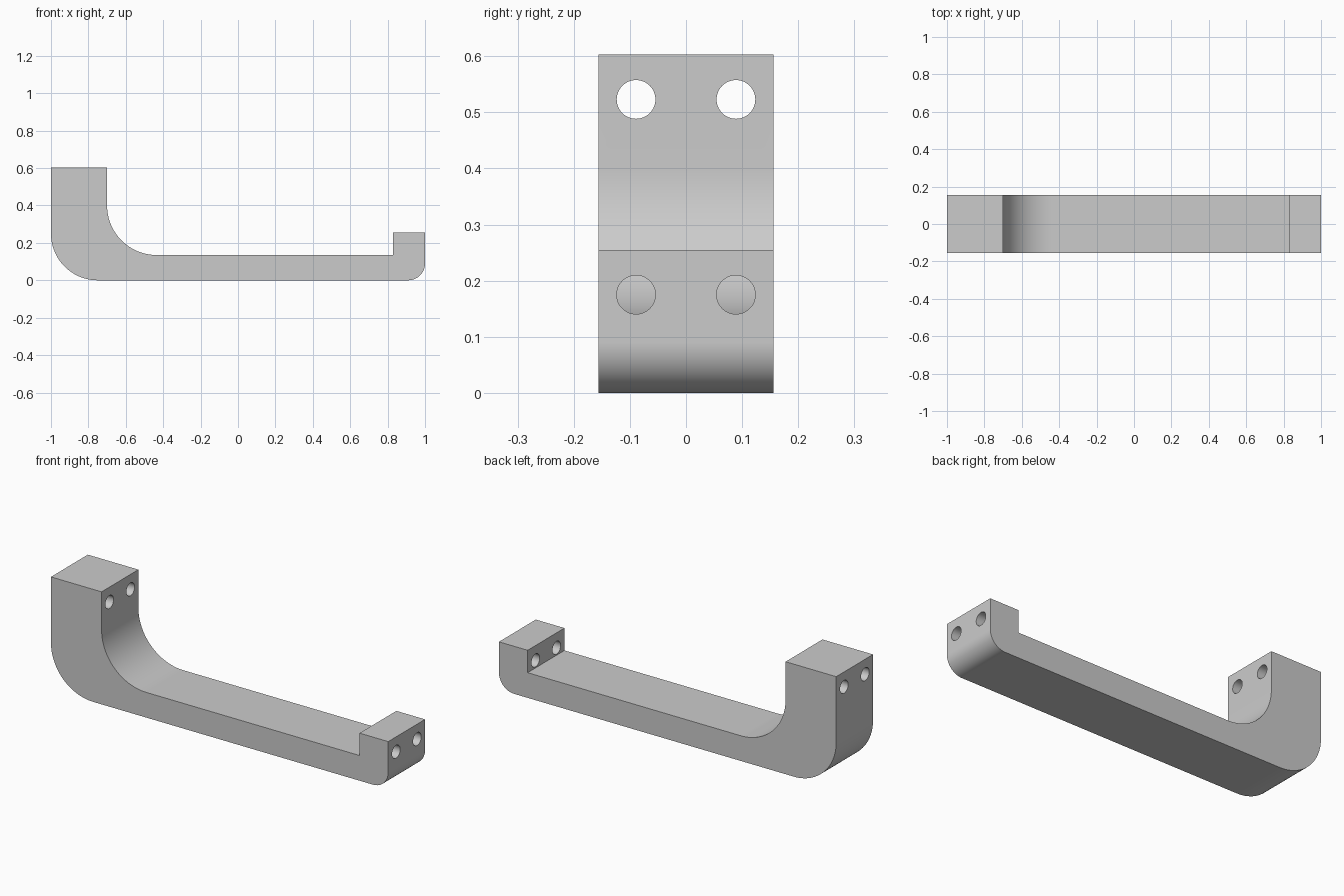
import bpy
import bmesh
import math

if "Cube" in bpy.data.objects:
    bpy.data.objects.remove(bpy.data.objects["Cube"])

HALF_WIDTH = 0.156


def arc(cx, cz, r, start, end, steps=24):
    """Points on a circular arc in the XZ plane, angles in degrees."""
    points = []
    for i in range(steps + 1):
        a = math.radians(start + (end - start) * i / steps)
        points.append((cx + r * math.cos(a), cz + r * math.sin(a)))
    return points


# Side profile: tall post, swept inner and outer bends, bar and short lip
profile = [(-1.0, 0.603)]
profile += arc(-0.75, 0.25, 0.25, 180, 270)
profile += arc(0.91, 0.09, 0.09, 270, 360, 16)
profile += [(1.0, 0.255), (0.83, 0.255), (0.83, 0.135)]
profile += arc(-0.435, 0.4, 0.265, 270, 180)
profile += [(-0.7, 0.603)]

# Handle body: profile extruded across the width
bm = bmesh.new()
face = bm.faces.new([bm.verts.new((x, -HALF_WIDTH, z)) for x, z in profile])
result = bmesh.ops.extrude_face_region(bm, geom=[face])
new_verts = [v for v in result["geom"] if isinstance(v, bmesh.types.BMVert)]
bmesh.ops.translate(bm, verts=new_verts, vec=(0, 2 * HALF_WIDTH, 0))
bmesh.ops.recalc_face_normals(bm, faces=bm.faces[:])
mesh = bpy.data.meshes.new("handle")
bm.to_mesh(mesh)
bm.free()
handle = bpy.data.objects.new("handle", mesh)
bpy.context.collection.objects.link(handle)

grey = bpy.data.materials.new("mid grey")
grey.diffuse_color = (0.6, 0.6, 0.6, 1.0)
grey.use_nodes = True
grey.node_tree.nodes["Principled BSDF"].inputs["Base Color"].default_value = grey.diffuse_color
mesh.materials.append(grey)

# Screw holes: a pair through the post and a pair through the lip
for x, z in ((-0.85, 0.523), (0.915, 0.175)):
    for y in (-0.089, 0.089):
        bpy.ops.mesh.primitive_cylinder_add(
            vertices=48, radius=0.0345, depth=0.5 if x < 0 else 0.3,
            location=(x, y, z), rotation=(0, math.pi / 2, 0))
        cutter = bpy.context.object
        cutter.name = "hole_cutter"
        cutter.hide_render = True
        cutter.data.materials.append(grey)
        cut = handle.modifiers.new("screw_hole", "BOOLEAN")
        cut.operation = "DIFFERENCE"
        cut.solver = "EXACT"
        cut.object = cutter
        bpy.context.view_layer.objects.active = handle
        bpy.ops.object.modifier_apply(modifier=cut.name)
        bpy.data.objects.remove(cutter, do_unlink=True)

# Smooth bends and holes, crisp corners
bpy.ops.object.select_all(action="DESELECT")
handle.select_set(True)
bpy.context.view_layer.objects.active = handle
bpy.ops.object.shade_smooth_by_angle(angle=math.radians(30))
weighted = handle.modifiers.new("weighted_normals", "WEIGHTED_NORMAL")
weighted.keep_sharp = True
